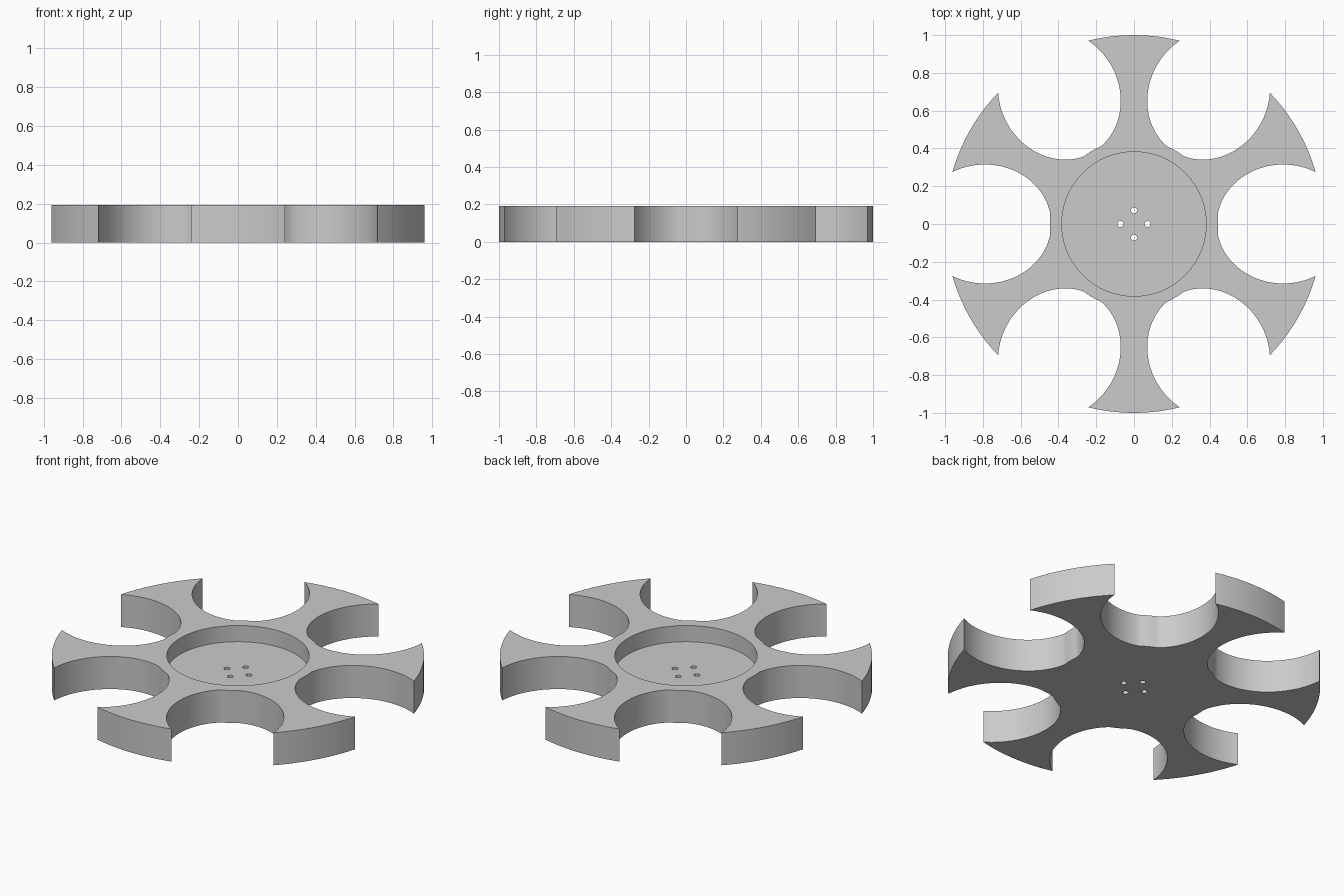
import bpy
import bmesh
from math import sin, cos, pi, hypot, radians
from mathutils import Matrix

if "Cube" in bpy.data.objects:
    bpy.data.objects.remove(bpy.data.objects["Cube"], do_unlink=True)

HEIGHT = 0.193
HUB_RADIUS = 0.446
RECESS_RADIUS = 0.382
RECESS_FLOOR = 0.097

grey = bpy.data.materials.new("plain grey")
grey.use_nodes = True
colour = (0.6, 0.6, 0.6, 1)
grey.diffuse_color = colour
grey.node_tree.nodes["Principled BSDF"].inputs["Base Color"].default_value = colour


def ellipse(cx, cy, rx, ry, count):
    return [(cx + rx * cos(2 * pi * i / count), cy + ry * sin(2 * pi * i / count))
            for i in range(count)]


def prism(name, outline, bottom, top, turn=0):
    """Extrude a flat outline upwards, turned about the z axis."""
    bm = bmesh.new()
    base = bm.faces.new([bm.verts.new((x, y, bottom)) for x, y in outline])
    moved = bmesh.ops.extrude_face_region(bm, geom=[base])["geom"]
    bmesh.ops.translate(bm, vec=(0, 0, top - bottom),
                        verts=[v for v in moved if isinstance(v, bmesh.types.BMVert)])
    bmesh.ops.recalc_face_normals(bm, faces=bm.faces)
    bm.transform(Matrix.Rotation(turn, 4, "Z"))
    mesh = bpy.data.meshes.new(name)
    bm.to_mesh(mesh)
    bm.free()
    mesh.materials.append(grey)
    obj = bpy.data.objects.new(name, mesh)
    bpy.context.collection.objects.link(obj)
    return obj


def keep_outside_hub(point):
    """Push a point out to the rim of the round hub."""
    x, y = point
    scale = max(1, HUB_RADIUS / hypot(x, y))
    return x * scale, y * scale


# Round blank
wheel = prism("six_spoke_wheel", ellipse(0, 0, 1, 1, 192), 0, HEIGHT)

# Six scalloped gaps that leave the flared spokes
gap = [keep_outside_hub(p) for p in ellipse(0.79, 0, 0.352, 0.315, 128)]
cutters = [prism("gap_cutter", gap, -0.1, HEIGHT + 0.1, i * pi / 3) for i in range(6)]

# Round recess in the top of the hub
cutters.append(prism("recess_cutter", ellipse(0, 0, RECESS_RADIUS, RECESS_RADIUS, 128),
                     RECESS_FLOOR, HEIGHT + 0.1))

# Four small screw holes through the floor
hole = ellipse(0.072, 0, 0.016, 0.016, 24)
cutters += [prism("hole_cutter", hole, -0.1, HEIGHT, i * pi / 2) for i in range(4)]

bpy.context.view_layer.objects.active = wheel
for cutter in cutters:
    cutter.hide_render = True
    cut = wheel.modifiers.new("cut", "BOOLEAN")
    cut.operation = "DIFFERENCE"
    cut.solver = "EXACT"
    cut.object = cutter
    bpy.ops.object.modifier_apply(modifier=cut.name)
    bpy.data.objects.remove(cutter, do_unlink=True)

# Smooth curved walls, crisp rims
bpy.ops.object.select_all(action="DESELECT")
wheel.select_set(True)
bpy.ops.object.shade_smooth_by_angle(angle=radians(25))
